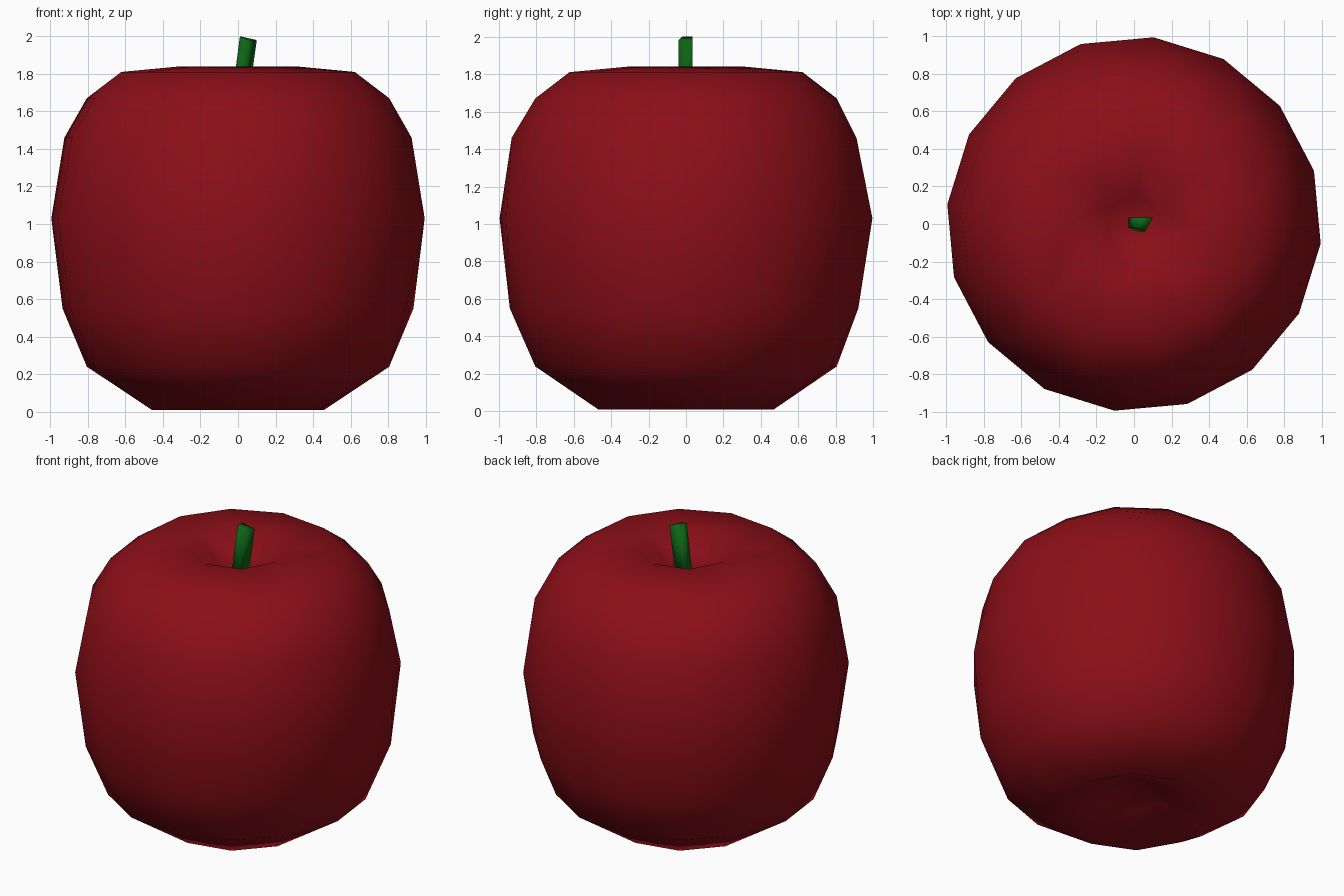
import bpy, bmesh, math

if "Cube" in bpy.data.objects:
    bpy.data.objects.remove(bpy.data.objects["Cube"])


def material(name, color):
    m = bpy.data.materials.new(name)
    m.diffuse_color = (*color, 1)
    m.use_nodes = True
    m.node_tree.nodes["Principled BSDF"].inputs["Base Color"].default_value = m.diffuse_color
    return m


def make_object(name, bm, mat):
    bmesh.ops.recalc_face_normals(bm, faces=bm.faces)
    for f in bm.faces:
        f.smooth = True
    me = bpy.data.meshes.new(name)
    bm.to_mesh(me)
    bm.free()
    ob = bpy.data.objects.new(name, me)
    bpy.context.collection.objects.link(ob)
    me.materials.append(mat)
    return ob


def ring(bm, r, z, n, turn):
    """Ring of n vertices, returned with their angles as fractions of a turn."""
    out = []
    for i in range(n):
        t = (i + turn) / n
        a = t * math.tau - math.radians(6)
        out.append((t, bm.verts.new((r * math.cos(a), r * math.sin(a), z))))
    return out


def zip_rings(bm, a, b):
    """Triangle strip between two rings with different vertex counts."""
    i = j = 0
    na, nb = len(a), len(b)
    while i < na or j < nb:
        ta = a[(i + 1) % na][0] + (i + 1) // na
        tb = b[(j + 1) % nb][0] + (j + 1) // nb
        if j >= nb or (i < na and ta <= tb):
            bm.faces.new((a[i % na][1], a[(i + 1) % na][1], b[j % nb][1]))
            i += 1
        else:
            bm.faces.new((a[i % na][1], b[(j + 1) % nb][1], b[j % nb][1]))
            j += 1


def cap(bm, loop, z):
    c = bm.verts.new((0, 0, z))
    for k in range(len(loop)):
        bm.faces.new((loop[k][1], loop[(k + 1) % len(loop)][1], c))


# Apple body: staggered low-poly rings with dimples at both ends
profile = [(0.20, 0.13, 6), (0.47, 0.01, 10), (0.81, 0.24, 14),
           (0.94, 0.55, 15), (1.00, 1.03, 16), (0.93, 1.46, 15),
           (0.81, 1.67, 14), (0.63, 1.81, 12), (0.31, 1.84, 8),
           (0.15, 1.74, 6)]
bm = bmesh.new()
rings = [ring(bm, r, z, n, 0.5 * (k % 2)) for k, (r, z, n) in enumerate(profile)]
for lower, upper in zip(rings, rings[1:]):
    zip_rings(bm, lower, upper)
cap(bm, rings[0], 0.15)
cap(bm, rings[-1], 1.69)
make_object("apple_body", bm, material("red_skin", (0.26, 0.0045, 0.009)))

# Stem: leaning four-sided prism with a slanted top
top = [(0.01, 0.035, 2.0), (0.10, 0.035, 1.98), (0.06, -0.04, 1.98), (0.01, -0.02, 2.0)]
bm = bmesh.new()
tv = [bm.verts.new(p) for p in top]
bv = [bm.verts.new((x - 0.05, y, 1.62)) for x, y, z in top]
bm.faces.new(tv)
bm.faces.new(bv[::-1])
for k in range(4):
    m = (k + 1) % 4
    bm.faces.new((tv[k], bv[k], bv[m], tv[m]))
make_object("stem", bm, material("green_stem", (0.004, 0.13, 0.008)))
